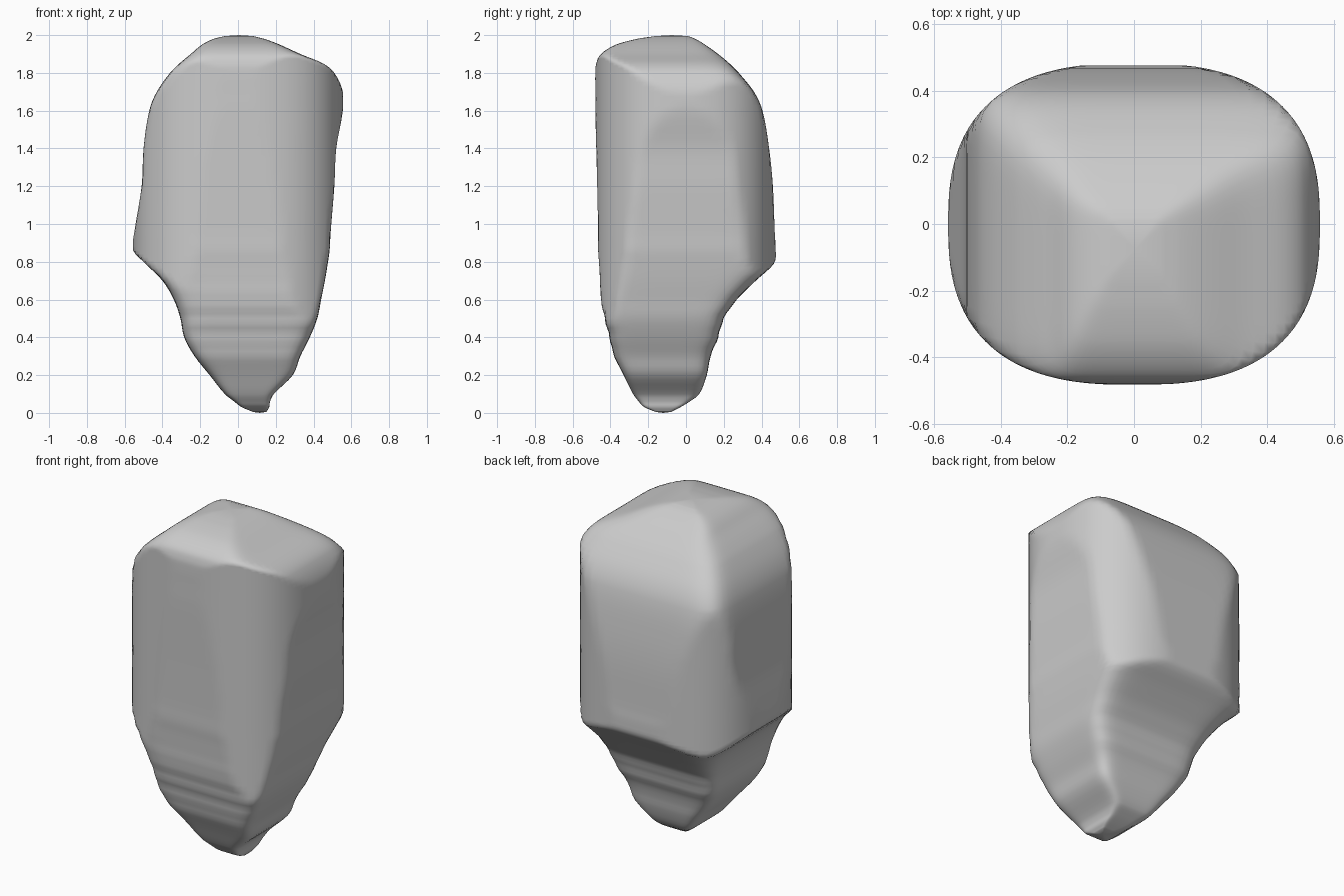
import bpy, bmesh, math

if "Cube" in bpy.data.objects:
    bpy.data.objects.remove(bpy.data.objects["Cube"])

# Silhouette sections: z, left x, right x, front y, back y
ROWS = [
    (0.005, 0.08, 0.15, -0.16, -0.08),
    (0.03, 0.02, 0.165, -0.22, -0.03),
    (0.06, -0.02, 0.17, -0.25, 0.02),
    (0.10, -0.07, 0.19, -0.28, 0.07),
    (0.20, -0.15, 0.29, -0.33, 0.11),
    (0.30, -0.23, 0.33, -0.38, 0.13),
    (0.40, -0.285, 0.38, -0.405, 0.17),
    (0.50, -0.305, 0.42, -0.43, 0.20),
    (0.60, -0.34, 0.44, -0.45, 0.27),
    (0.70, -0.40, 0.46, -0.455, 0.37),
    (0.79, -0.49, 0.475, -0.46, 0.465),
    (0.86, -0.555, 0.485, -0.465, 0.475),
    (0.95, -0.55, 0.49, -0.465, 0.47),
    (1.20, -0.51, 0.51, -0.47, 0.46),
    (1.40, -0.50, 0.52, -0.475, 0.44),
    (1.60, -0.47, 0.555, -0.48, 0.405),
    (1.70, -0.43, 0.555, -0.48, 0.36),
    (1.80, -0.36, 0.51, -0.48, 0.28),
    (1.85, -0.31, 0.45, -0.475, 0.23),
    (1.90, -0.25, 0.33, -0.45, 0.17),
    (1.95, -0.19, 0.22, -0.37, 0.10),
    (1.98, -0.13, 0.14, -0.26, 0.05),
    (1.995, -0.07, 0.08, -0.16, 0.01),
]
SEG = 96
PLAN = (0.557, 0.482, 2.6)   # overall plan outline: half width, half depth, squareness


def section(z):
    """Cubic interpolation of the silhouette at height z."""
    i = max(k for k in range(len(ROWS) - 1) if ROWS[k][0] <= z + 1e-9)
    a, b = ROWS[i], ROWS[i + 1]
    p, q = ROWS[max(i - 1, 0)], ROWS[min(i + 2, len(ROWS) - 1)]
    h = b[0] - a[0]
    t = (z - a[0]) / h
    out = []
    for k in range(1, 5):
        ma = (b[k] - p[k]) / (b[0] - p[0]) * h
        mb = (q[k] - a[k]) / (q[0] - a[0]) * h
        out.append((2*t**3 - 3*t*t + 1) * a[k] + (t**3 - 2*t*t + t) * ma
                   + (3*t*t - 2*t**3) * b[k] + (t**3 - t*t) * mb)
    return out


def norm(x, y, a, b, n):
    return (abs(x / a) ** n + abs(y / b) ** n) ** (1 / n)


def ring(bm, z):
    """Near-square section, clipped by the rounded plan outline."""
    x0, x1, y0, y1 = section(z)
    cx, cy, a, b = (x0 + x1) / 2, (y0 + y1) / 2, (x1 - x0) / 2, (y1 - y0) / 2
    # faint weathered ledges low down
    b += 0.003 * math.sin(z * 70) * math.exp(-((z - 0.45) / 0.15) ** 2)
    verts = []
    for s in range(SEG):
        u = a * math.cos(2 * math.pi * s / SEG)
        v = b * math.sin(2 * math.pi * s / SEG)
        lo, hi = 0, 1 / norm(u, v, a, b, 8)
        if norm(cx + u * hi, cy + v * hi, *PLAN) > 1:
            for _ in range(18):
                mid = (lo + hi) / 2
                if norm(cx + u * mid, cy + v * mid, *PLAN) > 1:
                    hi = mid
                else:
                    lo = mid
        verts.append(bm.verts.new((cx + u * hi, cy + v * hi, z)))
    return verts


# Boulder body lofted from bottom tip to crown
bm = bmesh.new()
heights = [a[0] + (b[0] - a[0]) * j / 4 for a, b in zip(ROWS, ROWS[1:]) for j in range(4)]
rings = [ring(bm, z) for z in heights + [ROWS[-1][0]]]
for lo, hi in zip(rings, rings[1:]):
    for s in range(SEG):
        t = (s + 1) % SEG
        bm.faces.new((lo[s], lo[t], hi[t], hi[s]))
tip = bm.verts.new((0.115, -0.12, 0))
crown = bm.verts.new((0.005, -0.075, 2))
for s in range(SEG):
    t = (s + 1) % SEG
    bm.faces.new((tip, rings[0][t], rings[0][s]))
    bm.faces.new((crown, rings[-1][s], rings[-1][t]))
bmesh.ops.recalc_face_normals(bm, faces=bm.faces)

mesh = bpy.data.meshes.new("boulder")
bm.to_mesh(mesh)
bm.free()
mesh.shade_smooth()
bpy.context.collection.objects.link(bpy.data.objects.new("boulder", mesh))
